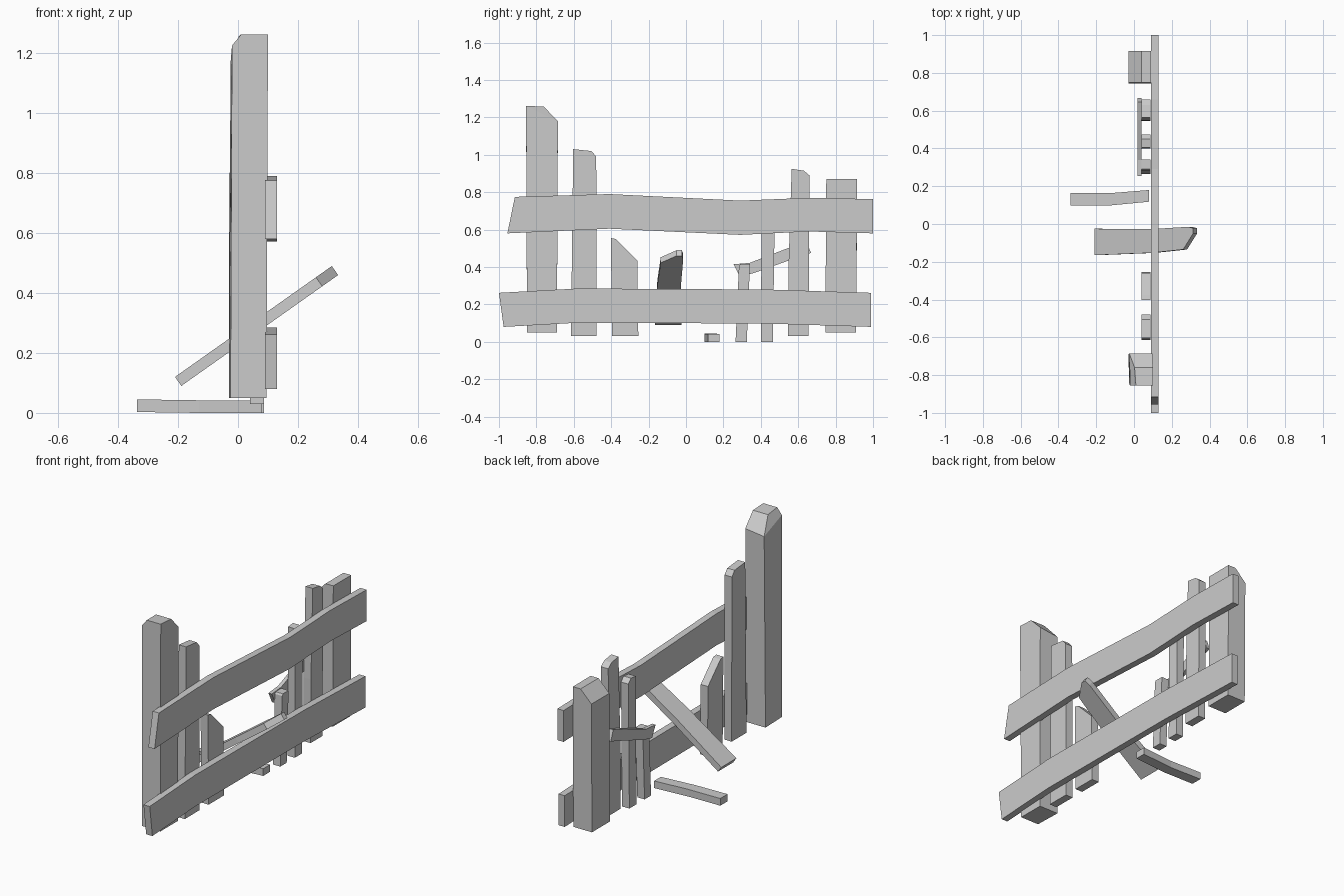
import bpy, bmesh
from mathutils import Vector


def finish(name, bm):
    bmesh.ops.recalc_face_normals(bm, faces=bm.faces)
    mesh = bpy.data.meshes.new(name)
    bm.to_mesh(mesh)
    bm.free()
    ob = bpy.data.objects.new(name, mesh)
    bpy.context.collection.objects.link(ob)
    return ob


def prism(name, pts, offset):
    """Flat outline of 3D points, extruded along offset."""
    bm = bmesh.new()
    a = [bm.verts.new(p) for p in pts]
    b = [bm.verts.new(Vector(p) + Vector(offset)) for p in pts]
    bm.faces.new(a)
    bm.faces.new(b[::-1])
    n = len(pts)
    for i in range(n):
        bm.faces.new((a[i], b[i], b[(i + 1) % n], a[(i + 1) % n]))
    return finish(name, bm)


def board(name, x0, x1, yz):
    """Board with a (y, z) outline and thickness along x."""
    return prism(name, [(x0, y, z) for y, z in yz], (x1 - x0, 0, 0))


# Two warped rails
board("top_rail", 0.09, 0.13, [
    (-0.955, 0.58), (-0.915, 0.775), (-0.41, 0.79), (0.29, 0.755), (0.66, 0.77), (1.0, 0.763),
    (1.0, 0.58), (0.66, 0.59), (0.29, 0.572), (-0.41, 0.605)])
board("bottom_rail", 0.09, 0.13, [
    (-1.0, 0.262), (-0.58, 0.285), (0.42, 0.28), (0.99, 0.262),
    (0.99, 0.08), (0.42, 0.098), (-0.58, 0.102), (-0.975, 0.08)])

# Tall post with its top chipped on two sides
bm = bmesh.new()
rings = [
    [(-0.025, -0.85, 0.05), (0.095, -0.85, 0.05), (0.095, -0.69, 0.05), (-0.03, -0.69, 0.05)],
    [(-0.02, -0.855, 1.225), (0.1, -0.855, 1.262), (0.097, -0.685, 1.18), (-0.025, -0.685, 1.165)],
    [(0.01, -0.855, 1.262), (0.1, -0.855, 1.263), (0.1, -0.76, 1.257), (0.003, -0.76, 1.257)],
]
rings = [[bm.verts.new(p) for p in r] for r in rings]
bm.faces.new(rings[0])
bm.faces.new(rings[2])
for lo, hi in zip(rings, rings[1:]):
    for i in range(4):
        j = (i + 1) % 4
        bm.faces.new((lo[i], lo[j], hi[j], hi[i]))
bmesh.ops.remove_doubles(bm, verts=bm.verts, dist=0.002)
finish("tall_post", bm)

# Short post with a sloping top
prism("short_post", [(-0.03, 0.745, 0.05), (0.09, 0.745, 0.05), (0.09, 0.75, 0.87),
                     (0.04, 0.75, 0.87), (-0.03, 0.75, 0.80)], (0, 0.165, 0))

# Upright pickets, some broken off
pickets = [
    [(-0.615, 0.03), (-0.603, 1.03), (-0.505, 1.02), (-0.48, 0.99), (-0.478, 0.03)],
    [(-0.395, 0.03), (-0.402, 0.555), (-0.375, 0.55), (-0.26, 0.435), (-0.255, 0.03)],
    [(0.265, 0.0), (0.283, 0.405), (0.29, 0.415), (0.342, 0.415), (0.325, 0.0)],
    [(0.40, 0.0), (0.405, 0.75), (0.45, 0.755), (0.475, 0.73), (0.465, 0.0)],
    [(0.545, 0.03), (0.548, 0.4), (0.565, 0.925), (0.63, 0.915), (0.66, 0.89), (0.655, 0.03)],
]
for i, outline in enumerate(pickets):
    board(f"picket_{i + 1}", 0.04, 0.087, outline)

# Bent cross slat behind the pickets
board("cross_slat", 0.018, 0.04, [
    (0.255, 0.415), (0.34, 0.422), (0.55, 0.503), (0.645, 0.535),
    (0.668, 0.475), (0.55, 0.435), (0.36, 0.367), (0.287, 0.35)])

# Slat lying on the ground
prism("fallen_slat", [(-0.337, 0.165, 0.003), (-0.13, 0.163, 0), (0.08, 0.18, 0),
                      (0.08, 0.118, 0), (-0.13, 0.098, 0), (-0.337, 0.098, 0.003)],
      (0, 0, 0.042))

# Slat leaning over the bottom rail
lean = [(-0.21, -0.025), (0.09, -0.027), (0.285, -0.015), (0.313, -0.022),
        (0.313, -0.05), (0.26, -0.135), (0.09, -0.153), (-0.21, -0.165)]
prism("leaning_slat", [(x, y, 0.12 + 0.707 * (x + 0.21)) for x, y in lean],
      (0.021, 0, -0.03))
